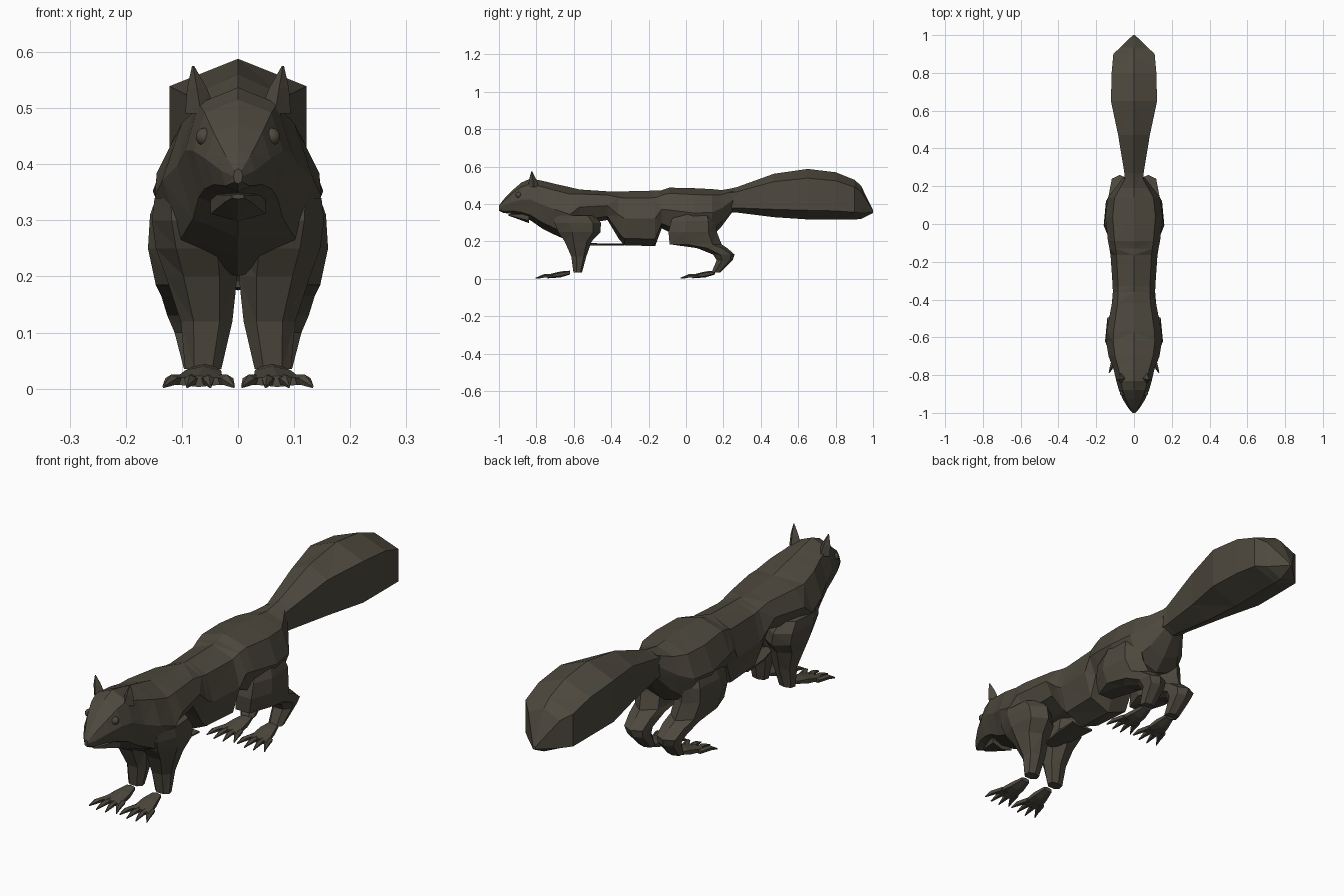
import bpy, bmesh, math
from mathutils import Vector

cube = bpy.data.objects.get("Cube")
if cube:
    bpy.data.objects.remove(cube)


def material(name, rgb):
    m = bpy.data.materials.new(name)
    m.use_nodes = True
    m.diffuse_color = (*rgb, 1)
    m.node_tree.nodes["Principled BSDF"].inputs["Base Color"].default_value = (*rgb, 1)
    return m


fur = material("dark brown fur", (0.075, 0.066, 0.048))


def finish(name, bm):
    bmesh.ops.recalc_face_normals(bm, faces=bm.faces)
    bmesh.ops.triangulate(bm, faces=bm.faces)
    mesh = bpy.data.meshes.new(name)
    bm.to_mesh(mesh)
    bm.free()
    mesh.materials.append(fur)
    obj = bpy.data.objects.new(name, mesh)
    bpy.context.collection.objects.link(obj)
    return obj


def power(v, p):
    return math.copysign(abs(v) ** p, v)


def loft(name, stations, upright=False, sides=8, box=0.85, caps=True):
    """Stations are x, y, z, half width and half depth; upright rings lie flat."""
    bm = bmesh.new()
    rings = []
    for x, y, z, rx, rd in stations:
        ring = []
        for i in range(sides):
            a = 2 * math.pi * i / sides
            dx, dd = rx * power(math.sin(a), box), rd * power(math.cos(a), box)
            offset = (dx, dd, 0) if upright else (dx, 0, dd)
            ring.append(bm.verts.new(Vector((x, y, z)) + Vector(offset)))
        rings.append(ring)
    for a, b in zip(rings, rings[1:]):
        for i in range(sides):
            j = (i + 1) % sides
            bm.faces.new((a[i], a[j], b[j], b[i]))
    if caps:
        bm.faces.new(rings[0])
        bm.faces.new(rings[-1])
    return finish(name, bm)


def pair(name, stations, **kw):
    for label, s in (("left", 1), ("right", -1)):
        loft(f"{label}_{name}", [(s * p[0], *p[1:]) for p in stations], **kw)


def centred(rows):
    """Turn y, bottom, top, half width into stations on the middle line."""
    return [(0, y, (lo + hi) / 2, w, (hi - lo) / 2) for y, lo, hi, w in rows]


# Head and torso as one skin, arched behind the forelegs and before the hips
loft("head_and_torso", centred([
    (-1.0, .365, .392, .008), (-.975, .352, .425, .03), (-.93, .348, .472, .058),
    (-.88, .333, .515, .08), (-.83, .312, .537, .094), (-.77, .27, .525, .108),
    (-.7, .235, .508, .135), (-.62, .2, .49, .148), (-.57, .29, .478, .145),
    (-.42, .315, .468, .117), (-.36, .215, .468, .112), (-.33, .18, .468, .113),
    (-.165, .175, .472, .124), (-.13, .27, .474, .13), (-.09, .25, .488, .138),
    (.04, .22, .485, .152), (.14, .23, .48, .138), (.19, .28, .475, .1),
    (.25, .36, .485, .055)]), box=.85)
loft("jaw", centred([
    (-.95, .338, .347, .012), (-.92, .328, .35, .026), (-.84, .298, .36, .055)]), sides=6)
loft("breast_flap", centred([
    (-.54, .18, .192, .025), (-.45, .178, .19, .05), (-.33, .178, .19, .06)]), sides=6)

# Bushy six-sided tail
loft("tail", centred([
    (.2, .357, .475, .055), (.27, .355, .49, .056), (.47, .33, .562, .092),
    (.65, .318, .588, .134), (.8, .318, .57, .13), (.9, .318, .53, .12),
    (.935, .32, .5, .08), (1.0, .352, .367, .006)]), sides=6, box=.65)

# Forelegs: broad shoulders meeting at the breast, slim wrists
pair("foreleg", [
    (.09, -.6, .34, .06, .11), (.083, -.585, .3, .072, .13),
    (.074, -.575, .25, .074, .118), (.065, -.58, .2, .065, .075),
    (.056, -.575, .12, .047, .042), (.062, -.58, .035, .033, .024)],
    upright=True, sides=7)

# Hind legs: heavy thigh meeting its twin, hock swept back, shank forward
pair("thigh", [
    (.09, .04, .36, .05, .1), (.098, .035, .31, .06, .125),
    (.092, .03, .25, .07, .135), (.082, .045, .185, .066, .145),
    (.078, .135, .165, .06, .085), (.075, .2, .13, .052, .06),
    (.07, .205, .1, .044, .045), (.065, .16, .035, .032, .025)],
    upright=True, sides=7)

# Paws with splayed pointed toes
for name, heel in (("front", -.62), ("hind", .155)):
    pair(name + "_paw", [
        (.06, heel, .034, .022, .01), (.062, heel - .05, .024, .036, .016),
        (.07, heel - .12, .013, .048, .01)], sides=6)
    for i in range(4):
        t = i / 3 - .5
        pair(f"{name}_toe_{i + 1}", [
            (.068 + .07 * t, heel - .09, .015, .013, .01),
            (.069 + .1 * t, heel - .14, .015, .011, .01),
            (.07 + .125 * t, heel - .185 + .06 * t * t, .004, .002, .003)], sides=5)

# Ears
pair("ear", [
    (.066, -.815, .49, .028, .03), (.073, -.82, .535, .018, .018),
    (.08, -.825, .575, .002, .002)], upright=True, sides=4, caps=False)

# Round eyes
for label, s in (("left", 1), ("right", -1)):
    bm = bmesh.new()
    bmesh.ops.create_uvsphere(bm, u_segments=10, v_segments=7, radius=.016)
    eye = finish(label + "_eye", bm)
    eye.location = (s * .06, -.895, .449)
    for p in eye.data.polygons:
        p.use_smooth = True
